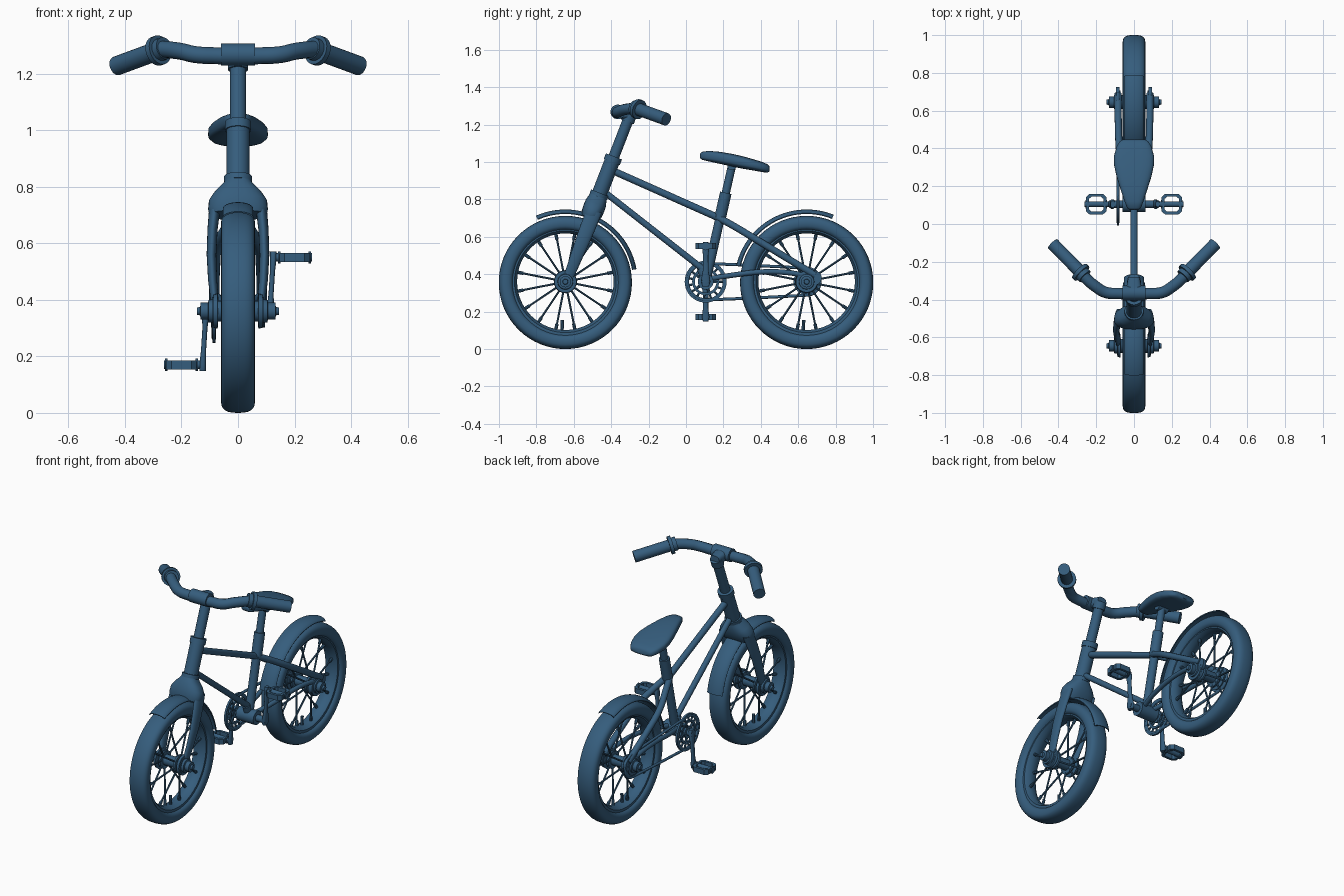
import bpy, bmesh
from math import sin, cos, pi, radians, copysign
from mathutils import Vector as V

if "Cube" in bpy.data.objects:
    bpy.data.objects.remove(bpy.data.objects["Cube"])

AX = 0.36            # axle height
FY, RY = -0.645, 0.645
BB = V((0, 0.105, 0.36))
BLUE = bpy.data.materials.new("dark_blue")
BLUE.diffuse_color = (0.036, 0.11, 0.205, 1)
BLUE.use_nodes = True
BLUE.node_tree.nodes["Principled BSDF"].inputs["Base Color"].default_value = BLUE.diffuse_color


def finish(name, bm, angle=35):
    bmesh.ops.recalc_face_normals(bm, faces=bm.faces)
    me = bpy.data.meshes.new(name)
    bm.to_mesh(me)
    bm.free()
    me.materials.clear()
    me.materials.append(BLUE)
    ob = bpy.data.objects.new(name, me)
    bpy.context.collection.objects.link(ob)
    bpy.ops.object.select_all(action='DESELECT')
    ob.select_set(True)
    bpy.context.view_layer.objects.active = ob
    bpy.ops.object.shade_smooth_by_angle(angle=radians(angle))
    return ob


def rods(name, items, seg=20):
    """One mesh of straight rods: (start, end, radius)."""
    bm = bmesh.new()
    for a, b, r in items:
        a, b = V(a), V(b)
        ret = bmesh.ops.create_cone(bm, cap_ends=True, segments=seg, radius1=r, radius2=r, depth=(b - a).length)
        q = (b - a).to_track_quat('Z', 'Y')
        for v in ret['verts']:
            v.co = q @ v.co + (a + b) / 2
    return finish(name, bm)


def tube(name, pts, r, closed=False):
    """Smooth round tube along a path."""
    cu = bpy.data.curves.new(name, 'CURVE')
    cu.dimensions, cu.bevel_depth, cu.bevel_resolution = '3D', r, 4
    cu.use_fill_caps, cu.resolution_u = True, 8
    sp = cu.splines.new('BEZIER')
    sp.bezier_points.add(len(pts) - 1)
    for bp, p in zip(sp.bezier_points, pts):
        bp.co = p
        bp.handle_left_type = bp.handle_right_type = 'AUTO'
    sp.use_cyclic_u = closed
    tmp = bpy.data.objects.new(name + "_path", cu)
    bm = bmesh.new()
    bpy.context.collection.objects.link(tmp)
    bm.from_mesh(tmp.evaluated_get(bpy.context.evaluated_depsgraph_get()).to_mesh())
    bpy.data.objects.remove(tmp)
    return finish(name, bm)


def lathe(name, prof, y, z, n=64, a0=0, a1=360, closed=True):
    """Turn an (x, radius) profile about the x axis."""
    bm = bmesh.new()
    full = a1 - a0 == 360
    rings = []
    for i in range(n if full else n + 1):
        a = radians(a0 + (a1 - a0) * i / n)
        rings.append([bm.verts.new((x, y + r * cos(a), z + r * sin(a))) for x, r in prof])
    m = len(prof)
    for i in range(n):
        p, q = rings[i], rings[(i + 1) % len(rings)]
        for j in range(m if closed else m - 1):
            k = (j + 1) % m
            bm.faces.new((p[j], p[k], q[k], q[j]))
    if full and not closed:
        bm.faces.new([r[0] for r in rings])
        bm.faces.new([r[-1] for r in rings])
    if not full:
        bm.faces.new(rings[0])
        bm.faces.new(rings[-1])
    return finish(name, bm)


def loft(name, stations, v, e=1.0, n=28):
    """Skin rings given as (centre, half width in x, half depth along v)."""
    bm = bmesh.new()
    pw = lambda t: copysign(abs(t) ** e, t)
    rings = []
    for c, w, h in stations:
        rings.append([bm.verts.new(V(c) + V((w * pw(cos(a)), 0, 0)) + V(v) * h * pw(sin(a)))
                      for a in (2 * pi * i / n for i in range(n))])
    for p, q in zip(rings, rings[1:]):
        for i in range(n):
            bm.faces.new((p[i], p[(i + 1) % n], q[(i + 1) % n], q[i]))
    bm.faces.new(rings[0])
    bm.faces.new(rings[-1])
    return finish(name, bm, 50)


def steer(z):
    return V((0, FY + 0.388 * (z - AX), z))


def seat_line(z):
    return V((0, BB.y + 0.227 * (z - BB.z), z))


# wheels
for tag, y, fa, fb in (("front", FY, 10, 114), ("rear", RY, 68, 167)):
    tyre = []
    for i in range(24):
        a = 2 * pi * i / 24
        tyre.append((0.06 * copysign(abs(cos(a)) ** 0.75, cos(a)), 0.316 + 0.04 * copysign(abs(sin(a)) ** 0.75, sin(a))))
    lathe(tag + "_tyre", tyre, y, AX - 0.004)
    lathe(tag + "_rim", [(-.042, .292), (-.042, .272), (-.02, .258), (.02, .258), (.042, .272), (.042, .292)], y, AX)
    half = [(.035, .032), (.042, .032), (.044, .054), (.056, .054), (.058, .037), (.07, .037), (.072, .062),
            (.086, .059), (.088, .042), (.104, .04), (.106, .03), (.132, .03), (.134, .015), (.145, .013)]
    lathe(tag + "_hub", [(-x, r) for x, r in reversed(half)] + half, y, AX, n=24, closed=False)
    spokes = []
    for i in range(16):
        a, s = 2 * pi * (i + 0.5) / 16, (-1) ** i
        at = lambda x, r: (x, y + r * cos(a), AX + r * sin(a))
        spokes += [(at(s * .048, .03), at(s * .012, .265), .0055), (at(s * .017, .23), at(s * .012, .265), .009)]
    spokes.append(((0, y - .018, .1), (0, y - .016, .155), .009))
    rods(tag + "_spokes_and_valve", spokes, 8)
    # mudguard
    arc = [(.054 * sin(t), .363 + .023 * cos(t)) for t in (radians(-80 + 16 * i) for i in range(11))]
    arc += [(x * .95, r - .005) for x, r in reversed(arc)]
    lathe(tag + "_mudguard", arc, y, AX, 40, fa, fb)

# fork
axis = (steer(1) - steer(0)).normalized()
side = axis.cross(V((1, 0, 0)))
loft("fork_crown", [(steer(z), w, d) for z, w, d in (
    (.70, .1, .048), (.72, .106, .056), (.75, .103, .058), (.78, .082, .057), (.805, .055, .05), (.82, .045, .045))], side, .8)
for s, n in ((-1, "left"), (1, "right")):
    loft(n + "_fork_leg", [(V((s * x, steer(z).y + .008, z)), w, d) for z, x, w, d in (
        (.73, .082, .02, .045), (.65, .09, .018, .044), (.56, .094, .017, .04),
        (.47, .09, .016, .034), (.40, .083, .014, .03), (.34, .078, .01, .025))], (0, 1, 0))
    rods(n + "_fork_end", [((s * .075, FY, AX), (s * .09, FY, AX), .05)])

# steering column
rods("head_tube", [(steer(.80), steer(1.02), .041), (steer(.815), steer(.835), .05),
                   (steer(1.0), steer(1.03), .046)], 28)
rods("handlebar_stem", [(steer(1.0), steer(1.25), .029), (steer(1.215), steer(1.255), .036)], 24)
loft("stem_clamp", [(V((0, y, 1.255 + (-.29 - y) * .15)), w, h) for y, w, h in (
    (-.28, .03, .028), (-.33, .04, .032), (-.38, .045, .034))], (0, 0, 1), .7)
rods("handlebar_clamp", [((-.06, -.365, 1.268), (.06, -.365, 1.268), .039)], 24)

# handlebar
half = [(.08, -.368, 1.264), (.15, -.362, 1.268), (.205, -.33, 1.28), (.28, -.265, 1.288)]
tube("handlebar", [(-x, y, z) for x, y, z in reversed(half)] + half, .03)
for s, n in ((-1, "left"), (1, "right")):
    a, b = V((s * .27, -.268, 1.287)), V((s * .43, -.105, 1.228))
    d = (b - a).normalized()
    rods(n + "_grip", [(a, b, .034), (a + d * .008, a + d * .028, .053), (a - d * .015, a + d * .008, .04)], 24)

# frame
split = V((0, .2, .69))
rods("top_tube", [((0, -.395, .955), split, .019)])
rods("down_tube", [((0, -.43, .835), (0, .1, .42), .017), ((0, .08, .43), BB, .022)])
rods("seat_tube", [(BB, seat_line(.72), .025), (seat_line(.7), seat_line(.835), .031),
                   (seat_line(.83), seat_line(.99), .022)], 24)
rods("bottom_bracket", [((-.06, BB.y, BB.z), (.06, BB.y, BB.z), .042), ((-.125, BB.y, BB.z), (.125, BB.y, BB.z), .02)], 24)
for s, n in ((-1, "left"), (1, "right")):
    tube(n + "_seat_stay", [(s * .008, .17, .705), (s * .04, .26, .655), (s * .072, .36, .595), (s * .082, .5, .51), (s * .084, .69, .395)], .019)
    tube(n + "_chain_stay", [(s * .03, .12, .375), (s * .06, .25, .395), (s * .075, .4, .412), (s * .082, .55, .408), (s * .084, .67, .385)], .014)
    rods(n + "_dropout", [((s * .076, .685, .38), (s * .094, .685, .38), .04), ((s * .076, RY, AX), (s * .095, RY, AX), .058)])

# drivetrain
CX = -.085
for r0, r1, n in ((.092, .112, "chainring_rim"), (.058, .072, "chainring_inner_ring"), (.01, .036, "chainring_boss")):
    lathe(n, [(CX - .006, r0), (CX - .006, r1), (CX + .006, r1), (CX + .006, r0)], BB.y, BB.z, 40)
at = lambda r, a: (CX, BB.y + r * cos(a), BB.z + r * sin(a))
rods("chainring_arms", [(at(.065, 2 * pi * i / 15), at(.1, 2 * pi * i / 15), .006) for i in range(15)]
     + [(at(.02, 2 * pi * i / 5), at(.065, 2 * pi * i / 5), .008) for i in range(5)], 8)
lathe("rear_sprocket", [(CX - .005, .02), (CX - .005, .07), (CX + .005, .07), (CX + .005, .02)], RY, AX, 32)
loop = [(CX, BB.y + .096 * cos(a), BB.z + .096 * sin(a)) for a in (pi / 2 + pi * i / 12 for i in range(13))]
loop += [(CX, RY + .072 * cos(a), AX + .072 * sin(a)) for a in (-pi / 2 + pi * i / 12 for i in range(13))]
tube("chain", loop, .008, True)

# cranks and pedals
for s, n in ((-1, "left"), (1, "right")):
    pz = AX + s * .19
    loft(n + "_crank", [((s * .112, BB.y, AX - s * .025), .012, .018), ((s * .114, BB.y, AX), .014, .026),
                        ((s * .117, BB.y, AX + s * .06), .009, .015), ((s * .122, BB.y, AX + s * .14), .009, .014),
                        ((s * .125, BB.y, pz), .012, .02), ((s * .125, BB.y, pz + s * .022), .011, .014)], (0, 1, 0), .8)
    rods(n + "_pedal_axle", [((s * .12, BB.y, pz), (s * .262, BB.y, pz), .015),
                             ((s * .142, BB.y, pz), (s * .15, BB.y, pz), .022), ((s * .25, BB.y, pz), (s * .258, BB.y, pz), .022)])
    outline = [(.146, .018), (.146, .038), (.165, .055), (.235, .055), (.254, .038), (.254, .018)]
    bm = bmesh.new()
    ring = outline + [(x, -y) for x, y in reversed(outline)]
    rows = []
    for k, h in ((1, -.016), (1, .016), (.72, .016), (.72, -.016)):
        rows.append([bm.verts.new((s * (.2 + (x - .2) * k), BB.y + y * k, pz + h)) for x, y in ring])
    for j in range(4):
        p, q = rows[j], rows[(j + 1) % 4]
        for i in range(len(ring)):
            k = (i + 1) % len(ring)
            bm.faces.new((p[i], p[k], q[k], q[i]))
    finish(n + "_pedal_frame", bm)

# saddle
top = lambda y: 1.026 - .165 * (y - .08)
loft("saddle", [(V((0, y, top(y) + dz)), w, h) for y, w, h, dz in (
    (.075, .02, .012, .006), (.085, .037, .021, .008), (.12, .05, .028, .012), (.18, .07, .032, .013), (.25, .092, .034, .011),
    (.31, .105, .033, .008), (.36, .106, .030, .005), (.41, .092, .027, .001), (.437, .076, .022, -.002), (.447, .06, .012, -.002))],
    (0, 0, 1), .62)
rods("saddle_clamp", [((-.035, .245, .98), (.035, .245, .98), .024)])
